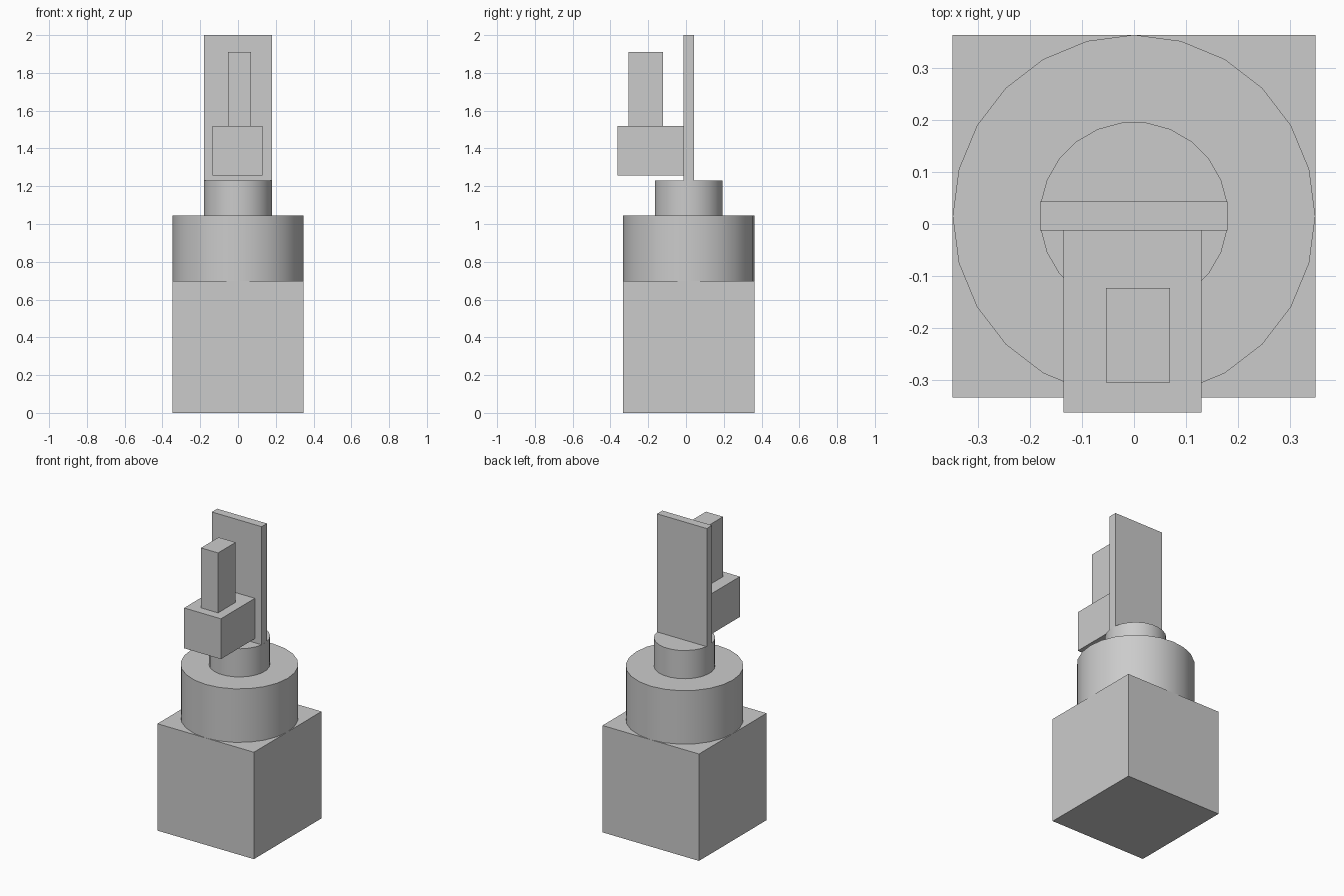
import bpy
import math

if "Cube" in bpy.data.objects:
    bpy.data.objects.remove(bpy.data.objects["Cube"])

AXIS_Y = 0.015  # depth of the column's centre line


def box(name, x, y, z):
    """Box from (min, max) ranges on each axis."""
    centre = [(a + b) / 2 for a, b in (x, y, z)]
    bpy.ops.mesh.primitive_cube_add(size=1, location=centre)
    ob = bpy.context.object
    ob.name = name
    ob.scale = [b - a for a, b in (x, y, z)]
    bpy.ops.object.transform_apply(location=False, rotation=False, scale=True)
    return ob


def drum(name, radius, z0, z1, turn=0.0):
    """Upright 24-sided cylinder with smooth walls and sharp rims."""
    bpy.ops.mesh.primitive_cylinder_add(
        vertices=24, radius=radius, depth=z1 - z0,
        location=(0, AXIS_Y, (z0 + z1) / 2), rotation=(0, 0, turn))
    ob = bpy.context.object
    ob.name = name
    bpy.ops.object.shade_smooth_by_angle(angle=math.radians(30))
    return ob


# Stacked column
box("base_block", (-0.348, 0.348), (-0.333, 0.363), (0, 0.697))
drum("large_drum", 0.348, 0.697, 1.046)
drum("small_drum", 0.181, 1.046, 1.23, math.radians(7.5))

# Upright plate with the bracket and post on its front
box("back_plate", (-0.18, 0.179), (-0.012, 0.043), (1.23, 2.0))
box("bracket_block", (-0.135, 0.13), (-0.362, -0.012), (1.257, 1.52))
box("bracket_post", (-0.054, 0.069), (-0.304, -0.123), (1.52, 1.911))
